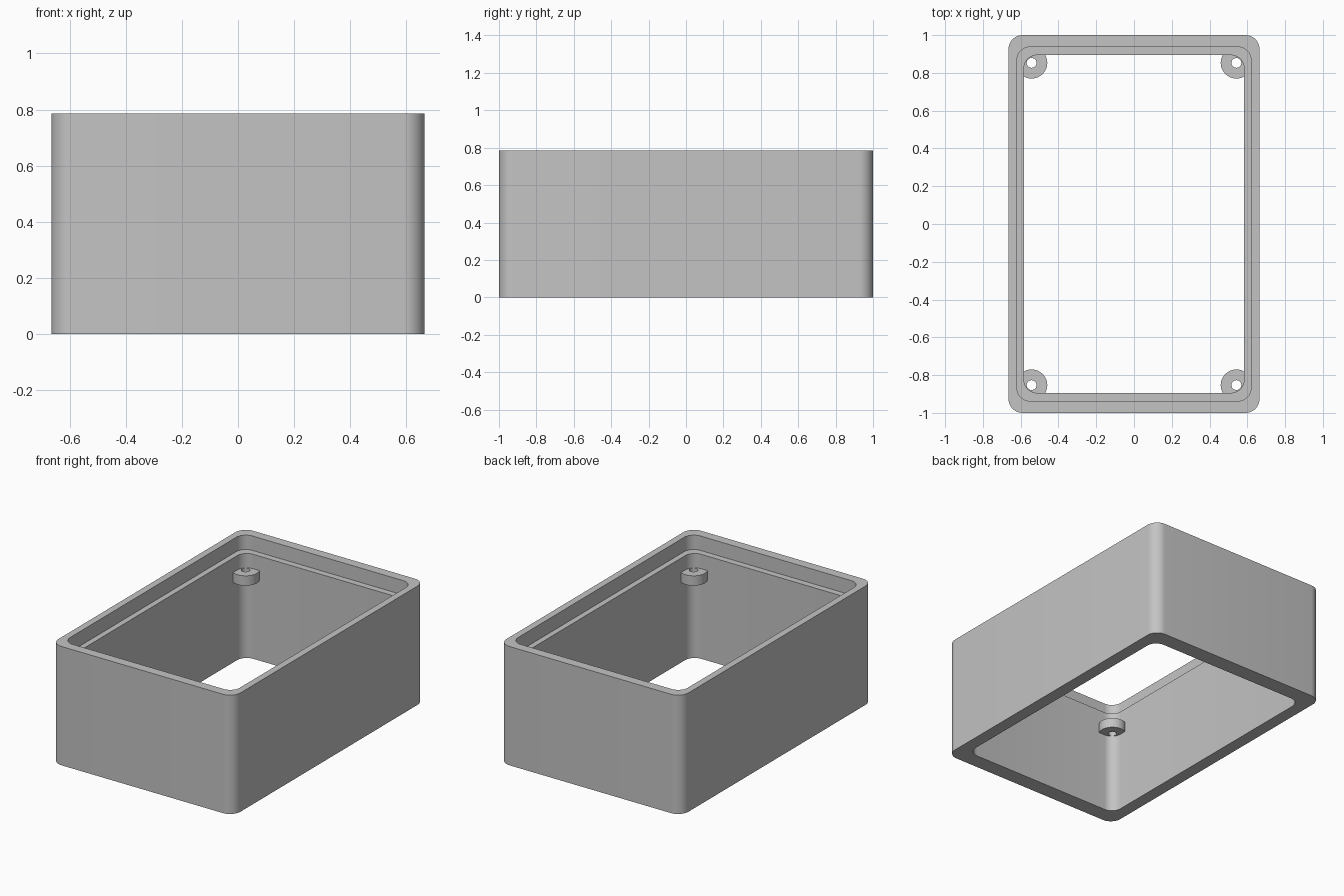
import bpy, bmesh, math

cube = bpy.data.objects.get("Cube")
if cube:
    bpy.data.objects.remove(cube, do_unlink=True)

grey = bpy.data.materials.new("plain grey")
grey.use_nodes = True
colour = (0.55, 0.55, 0.55, 1)
grey.diffuse_color = colour
grey.node_tree.nodes["Principled BSDF"].inputs["Base Color"].default_value = colour


def rounded_rect(half_x, half_y, radius, steps=10):
    """Outline of a rounded rectangle, counter-clockwise."""
    points = []
    for corner, (sx, sy) in enumerate([(1, 1), (-1, 1), (-1, -1), (1, -1)]):
        for i in range(steps + 1):
            a = math.pi / 2 * (corner + i / steps)
            points.append((sx * (half_x - radius) + radius * math.cos(a),
                           sy * (half_y - radius) + radius * math.sin(a)))
    return points


def circle(radius, steps=40):
    return [(radius * math.cos(2 * math.pi * i / steps),
             radius * math.sin(2 * math.pi * i / steps)) for i in range(steps)]


def ring_solid(name, sections, location=(0, 0, 0)):
    """Closed ring skinned through (outline, height) sections, back to the first."""
    bm = bmesh.new()
    loops = [[bm.verts.new((x, y, z)) for x, y in outline] for outline, z in sections]
    for k, lower in enumerate(loops):
        upper = loops[(k + 1) % len(loops)]
        for i in range(len(lower)):
            j = (i + 1) % len(lower)
            bm.faces.new((lower[i], lower[j], upper[j], upper[i]))
    bmesh.ops.recalc_face_normals(bm, faces=bm.faces)
    mesh = bpy.data.meshes.new(name)
    bm.to_mesh(mesh)
    bm.free()
    mesh.materials.append(grey)
    obj = bpy.data.objects.new(name, mesh)
    obj.location = location
    bpy.context.collection.objects.link(obj)
    bpy.ops.object.select_all(action='DESELECT')
    obj.select_set(True)
    bpy.context.view_layer.objects.active = obj
    bpy.ops.object.shade_smooth_by_angle(angle=math.radians(30))
    return obj


# Open frame with a stepped recess around the top
height, ledge = 0.785, 0.69
outer = rounded_rect(0.665, 1.0, 0.075)
recess = rounded_rect(0.62, 0.937, 0.07)
inner = rounded_rect(0.583, 0.894, 0.07)
ring_solid("enclosure_wall", [(outer, 0), (outer, height), (recess, height),
                              (recess, ledge), (inner, ledge), (inner, 0)])

# Screw bosses let into the four inner corners
boss_bottom, boss_top = 0.53, 0.595
boss, hole = circle(0.083), circle(0.026)
for side, sx in (("left", 1), ("right", -1)):
    for end, sy in (("front", -1), ("back", 1)):
        ring_solid(f"screw_boss_{end}_{side}",
                   [(boss, boss_bottom), (boss, boss_top), (hole, boss_top), (hole, boss_bottom)],
                   (sx * 0.542, sy * 0.853, 0))
